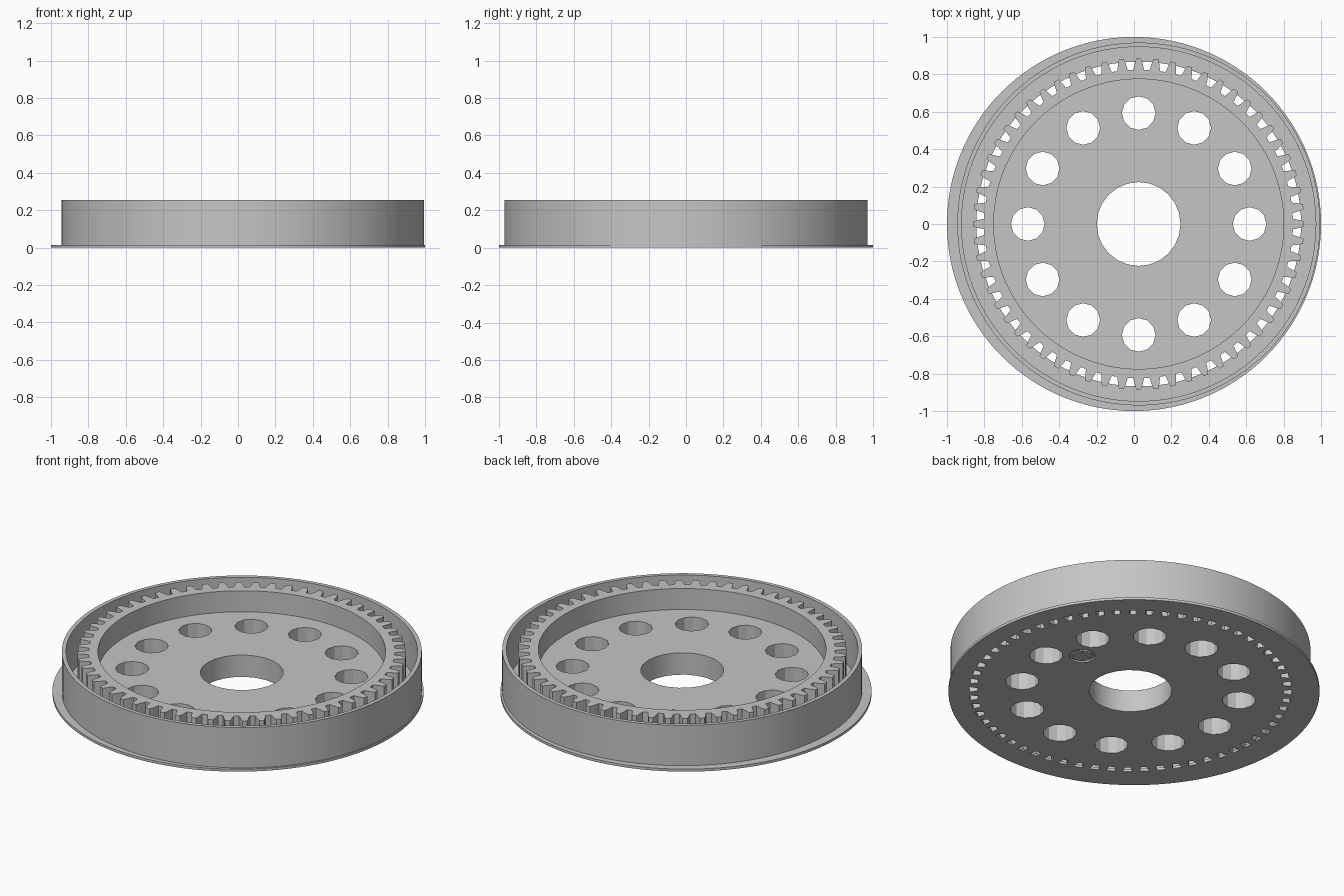
import bpy, bmesh, math

if "Cube" in bpy.data.objects:
    bpy.data.objects.remove(bpy.data.objects["Cube"])

CX = 0.025          # drum axis is offset slightly from the flange axis
TOP, WEB, PLATE = 0.255, 0.13, 0.015
TEETH = 60

grey = bpy.data.materials.new("light grey")
grey.diffuse_color = (0.56, 0.56, 0.56, 1)
grey.use_nodes = True
grey.node_tree.nodes["Principled BSDF"].inputs["Base Color"].default_value = grey.diffuse_color


def circle(r, n, cx=CX, cy=0.0):
    return [(cx + r * math.cos(2 * math.pi * i / n),
             cy + r * math.sin(2 * math.pi * i / n)) for i in range(n)]


def make(name, bm):
    bmesh.ops.recalc_face_normals(bm, faces=bm.faces[:])
    me = bpy.data.meshes.new(name)
    bm.to_mesh(me)
    bm.free()
    me.materials.append(grey)
    ob = bpy.data.objects.new(name, me)
    bpy.context.collection.objects.link(ob)
    return ob


def add_prism(bm, pts, z0, z1):
    """Solid extrusion of a closed outline."""
    lo = [bm.verts.new((x, y, z0)) for x, y in pts]
    hi = [bm.verts.new((x, y, z1)) for x, y in pts]
    bm.faces.new(lo[::-1])
    bm.faces.new(hi)
    for i in range(len(pts)):
        j = (i + 1) % len(pts)
        bm.faces.new((lo[i], lo[j], hi[j], hi[i]))


def tube(name, outer, inner, z0, z1):
    """Ring between two outlines with the same point count."""
    bm = bmesh.new()
    loops = [[bm.verts.new((x, y, z)) for x, y in pts]
             for pts, z in ((outer, z0), (outer, z1), (inner, z1), (inner, z0))]
    n = len(outer)
    for k in range(4):
        a, b = loops[k], loops[(k + 1) % 4]
        for i in range(n):
            j = (i + 1) % n
            bm.faces.new((a[i], a[j], b[j], b[i]))
    return make(name, bm)


def smooth(ob, degrees):
    bpy.ops.object.select_all(action='DESELECT')
    ob.select_set(True)
    bpy.context.view_layer.objects.active = ob
    bpy.ops.object.shade_smooth_by_angle(angle=math.radians(degrees))


# thin base flange and the tall outer wall
flange = tube("base_flange", circle(1.0, 120, 0), circle(0.868, 120), 0, PLATE)
wall = tube("outer_wall", circle(0.97, 120), circle(0.947, 120), PLATE, TOP)

# toothed wheel: outline made of repeated tapered teeth
half = [(0.33, 0.825), (0.27, 0.845), (0.21, 0.868), (0.14, 0.885)]
tooth = [(-f, r) for f, r in half] + half[::-1]
outline = []
for i in range(TEETH):
    for f, r in tooth:
        a = (i + f) * 2 * math.pi / TEETH
        outline.append((CX + r * math.cos(a), r * math.sin(a)))
bm = bmesh.new()
add_prism(bm, outline, 0, TOP)
wheel = make("toothed_wheel", bm)

# cutter for the round pocket above the web
pocket = bmesh.new()
add_prism(pocket, circle(0.775, 120), WEB, TOP + 0.1)

# cutters for the centre bore and the ring of twelve holes
holes = bmesh.new()
add_prism(holes, circle(0.224, 24), -0.1, WEB + 0.05)
for i in range(12):
    a = i * math.pi / 6
    add_prism(holes, circle(0.09, 12, CX + 0.593 * math.cos(a), 0.593 * math.sin(a)),
              -0.1, WEB + 0.05)

# cutter for a shallow round recess under the web
recess = bmesh.new()
add_prism(recess, circle(0.07, 32, CX + 0.442, 0.122), -0.05, 0.01)

cutters = [make("cutter", b) for b in (pocket, holes, recess)]
for c in cutters:
    c.hide_render = True
    m = wheel.modifiers.new("cut", 'BOOLEAN')
    m.operation = 'DIFFERENCE'
    m.solver = 'EXACT'
    m.object = c
deps = bpy.context.evaluated_depsgraph_get()
result = bpy.data.meshes.new_from_object(wheel.evaluated_get(deps))
wheel.modifiers.clear()
wheel.data = result
for c in cutters:
    bpy.data.objects.remove(c)

# slotted boss inside the recess: two half discs with a gap between
bm = bmesh.new()
for s in (0, math.pi):
    pts = []
    for k in range(13):
        a = math.radians(20 + k * 140 / 12) + s
        u, v = 0.055 * math.cos(a), 0.055 * math.sin(a)
        t = math.radians(15)
        pts.append((CX + 0.442 + u * math.cos(t) - v * math.sin(t),
                    0.122 + u * math.sin(t) + v * math.cos(t)))
    add_prism(bm, pts, 0, 0.011)
boss = make("slotted_boss", bm)

for ob in (flange, wall, wheel):
    smooth(ob, 20)
